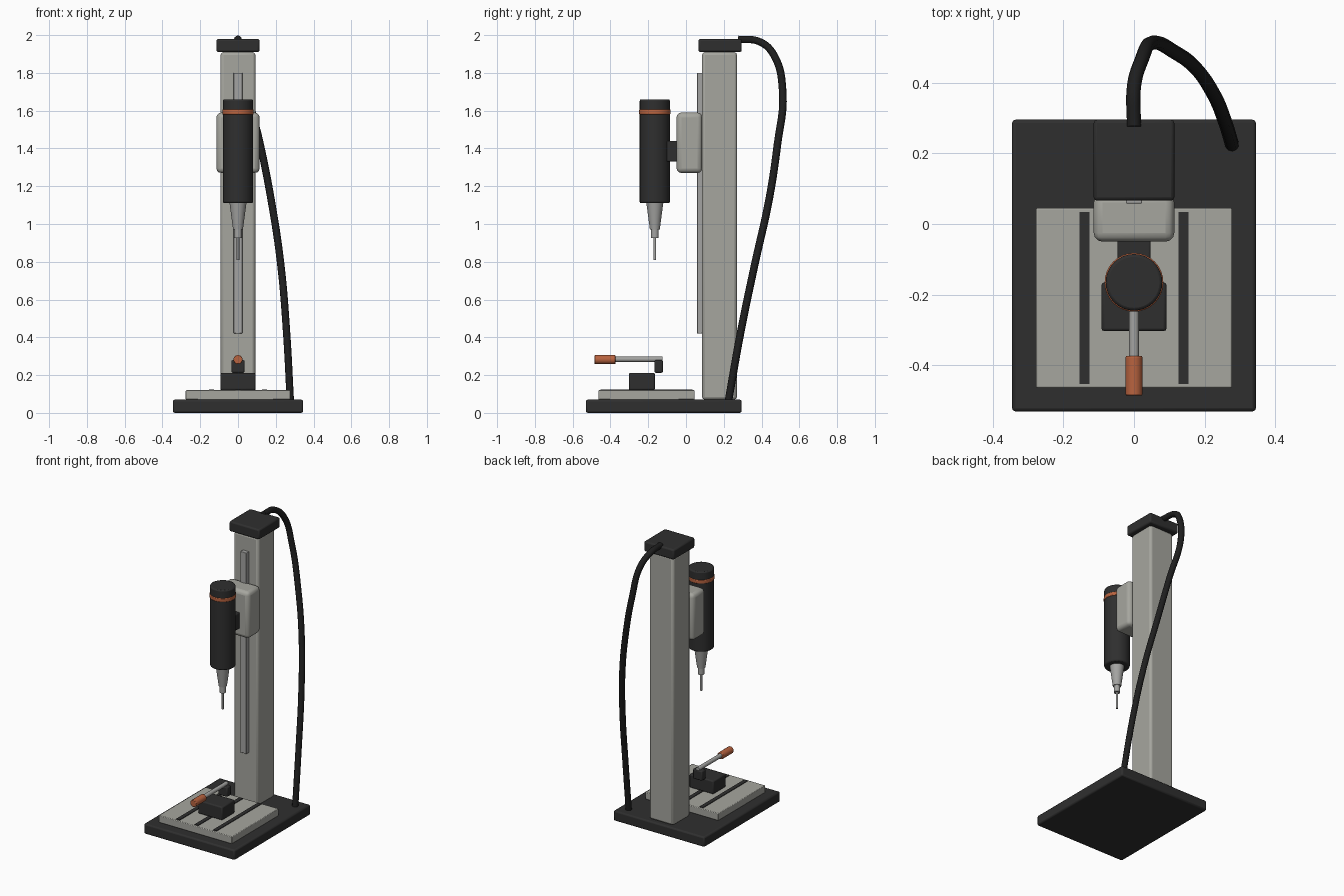
import bpy, math

if "Cube" in bpy.data.objects:
    bpy.data.objects.remove(bpy.data.objects["Cube"])

def material(name, rgb):
    m = bpy.data.materials.new(name)
    m.diffuse_color = (*rgb, 1)
    m.use_nodes = True
    m.node_tree.nodes["Principled BSDF"].inputs["Base Color"].default_value = m.diffuse_color
    return m

DARK = material("charcoal", (0.028, 0.028, 0.028))
BLACK = material("cable_black", (0.013, 0.013, 0.013))
GREY = material("warm_grey", (0.38, 0.38, 0.345))
STEEL = material("steel", (0.37, 0.37, 0.36))
ORANGE = material("orange", (0.48, 0.125, 0.05))

def finish(ob, name, mat, bevel, segments=2):
    ob.name = name
    ob.data.materials.append(mat)
    if bevel:
        b = ob.modifiers.new("bevel", "BEVEL")
        b.width, b.segments = bevel, segments
    bpy.ops.object.shade_smooth_by_angle(angle=math.radians(35))
    return ob

def box(name, x, y, z, mat, bevel=0.006, segments=2):
    """Box from (min, max) ranges."""
    bpy.ops.mesh.primitive_cube_add(size=1, location=[(a + b) / 2 for a, b in (x, y, z)])
    ob = bpy.context.object
    ob.scale = [b - a for a, b in (x, y, z)]
    bpy.ops.object.transform_apply(location=False, rotation=False, scale=True)
    return finish(ob, name, mat, bevel, segments)

def tube(name, r1, r2, start, end, axis, centre, mat, bevel=0, sides=32):
    """Round part from start to end along z or y; centre holds the other two coordinates."""
    mid = (start + end) / 2
    loc = (*centre, mid) if axis == "z" else (centre[0], mid, centre[1])
    rot = (0, 0, 0) if axis == "z" else (-math.pi / 2, 0, 0)
    bpy.ops.mesh.primitive_cone_add(vertices=sides, radius1=r1, radius2=r2,
                                    depth=end - start, location=loc, rotation=rot)
    return finish(bpy.context.object, name, mat, bevel)

# base and slotted work table
box("base", (-0.345, 0.345), (-0.53, 0.295), (0, 0.07), DARK, 0.01)
box("work_table", (-0.277, 0.277), (-0.463, 0.045), (0.07, 0.12), GREY, 0.004)
for i, x in enumerate((-0.14, 0, 0.14)):
    box(f"table_slot_{i}", (x - 0.0135, x + 0.0135), (-0.452, 0.034), (0.117, 0.124), DARK, 0)

# column, guide rail and cap
box("column", (-0.092, 0.092), (0.085, 0.27), (0.07, 1.91), GREY, 0.015)
box("guide_rail", (-0.023, 0.023), (0.058, 0.09), (0.42, 1.80), STEEL, 0.003)
box("column_cap", (-0.114, 0.114), (0.066, 0.295), (1.91, 1.98), DARK, 0.01)

# sliding carriage and spindle mount
box("carriage", (-0.114, 0.114), (-0.05, 0.086), (1.27, 1.59), GREY, 0.025, 3)
box("spindle_mount", (-0.047, 0.047), (-0.13, -0.04), (1.33, 1.44), DARK, 0.006)

# spindle
axis = (0, -0.165)
tube("spindle_body", 0.08, 0.08, 1.11, 1.66, "z", axis, DARK, 0.008)
tube("spindle_band", 0.083, 0.083, 1.58, 1.606, "z", axis, ORANGE, 0.004)
tube("nose_cone", 0.026, 0.045, 0.97, 1.112, "z", axis, STEEL)
tube("collet", 0.02, 0.02, 0.925, 0.972, "z", axis, STEEL)
tube("tool_bit", 0.007, 0.007, 0.81, 0.93, "z", axis, STEEL, sides=16)

# clamp with lever
box("clamp_block", (-0.092, 0.092), (-0.303, -0.165), (0.12, 0.212), DARK, 0.008)
box("lever_pivot", (-0.035, 0.035), (-0.167, -0.122), (0.212, 0.28), DARK, 0.008)
tube("lever_rod", 0.014, 0.014, -0.385, -0.125, "y", (0, 0.284), STEEL, sides=16)
tube("lever_grip", 0.024, 0.024, -0.485, -0.373, "y", (0, 0.282), ORANGE, 0.004, sides=24)

# cable from cap to base
path = [(0, 0.275, 1.978), (0, 0.39, 1.965), (0.022, 0.465, 1.895), (0.05, 0.512, 1.70),
        (0.118, 0.484, 1.42), (0.175, 0.44, 1.13), (0.226, 0.365, 0.79),
        (0.257, 0.29, 0.43), (0.277, 0.225, 0.065)]
curve = bpy.data.curves.new("cable", "CURVE")
curve.dimensions = "3D"
curve.bevel_depth, curve.bevel_resolution = 0.02, 3
curve.resolution_u = 6
curve.use_fill_caps = True
spline = curve.splines.new("BEZIER")
spline.bezier_points.add(len(path) - 1)
for p, co in zip(spline.bezier_points, path):
    p.co = co
    p.handle_left_type = p.handle_right_type = "AUTO"
curve.materials.append(BLACK)
bpy.context.collection.objects.link(bpy.data.objects.new("cable", curve))
